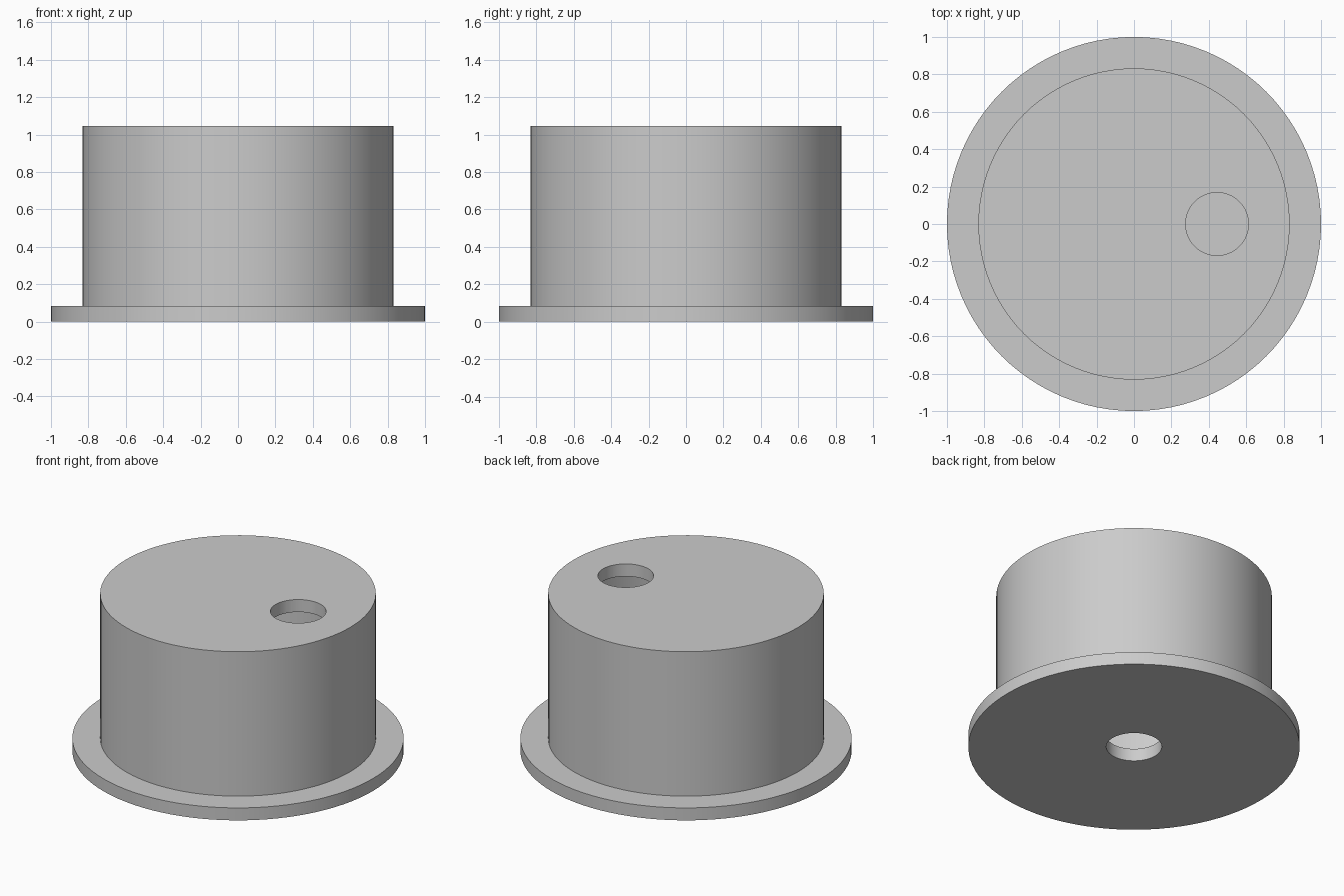
import bpy
import bmesh
import math

cube = bpy.data.objects.get("Cube")
if cube:
    bpy.data.objects.remove(cube, do_unlink=True)

SEGMENTS = 96
WALL = 0.083          # shell thickness
HEIGHT = 1.045
BODY_R = 0.832
HOLE_R = 0.168
HOLE_X = 0.444

grey = bpy.data.materials.new("light grey")
grey.use_nodes = True
colour = (0.6, 0.6, 0.6, 1)
grey.diffuse_color = colour
grey.node_tree.nodes["Principled BSDF"].inputs["Base Color"].default_value = colour


def lathe(name, profile):
    """Spin a closed (radius, z) profile around the z axis."""
    bm = bmesh.new()
    rings = []
    for i in range(SEGMENTS):
        a = 2 * math.pi * i / SEGMENTS
        rings.append([bm.verts.new((r * math.cos(a), r * math.sin(a), z)) if r else None
                      for r, z in profile])
    # points on the axis are shared by every ring
    for k, (r, z) in enumerate(profile):
        if not r:
            pole = bm.verts.new((0, 0, z))
            for ring in rings:
                ring[k] = pole
    for i, ring in enumerate(rings):
        nxt = rings[(i + 1) % SEGMENTS]
        for k in range(len(profile)):
            m = (k + 1) % len(profile)
            corners = list(dict.fromkeys((ring[k], nxt[k], nxt[m], ring[m])))
            if len(corners) > 2:
                bm.faces.new(corners)
    bmesh.ops.recalc_face_normals(bm, faces=bm.faces)
    mesh = bpy.data.meshes.new(name)
    bm.to_mesh(mesh)
    bm.free()
    obj = bpy.data.objects.new(name, mesh)
    bpy.context.collection.objects.link(obj)
    mesh.materials.append(grey)
    return obj


# Hollow drum with a flange and a central hole in its base
housing = lathe("flanged_housing", [
    (HOLE_R, 0), (1, 0), (1, WALL), (BODY_R, WALL), (BODY_R, HEIGHT), (0, HEIGHT),
    (0, HEIGHT - WALL), (BODY_R - WALL, HEIGHT - WALL), (BODY_R - WALL, WALL), (HOLE_R, WALL)])

# Off-centre hole through the top wall
bpy.ops.mesh.primitive_cylinder_add(vertices=64, radius=HOLE_R, depth=0.4,
                                    location=(HOLE_X, 0, HEIGHT))
cutter = bpy.context.object
cutter.name = "top_hole_cutter"
cutter.data.materials.append(grey)
cutter.hide_render = True

bpy.ops.object.select_all(action="DESELECT")
housing.select_set(True)
bpy.context.view_layer.objects.active = housing
cut = housing.modifiers.new("top_hole", "BOOLEAN")
cut.operation = "DIFFERENCE"
cut.solver = "EXACT"
cut.object = cutter
bpy.ops.object.modifier_apply(modifier=cut.name)
bpy.data.objects.remove(cutter, do_unlink=True)

bpy.ops.object.shade_smooth_by_angle(angle=math.radians(30))
